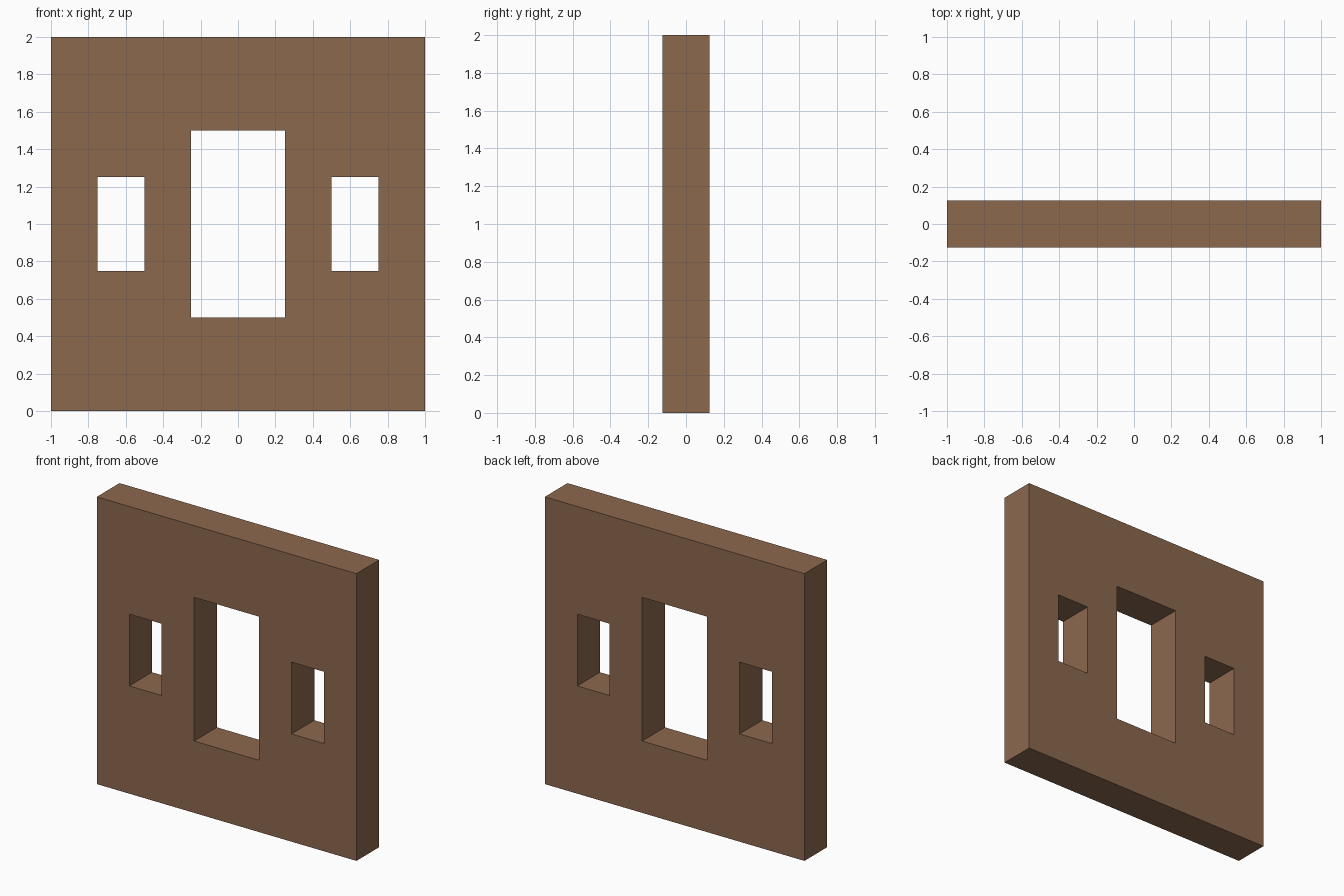
import bpy, bmesh

if "Cube" in bpy.data.objects:
    bpy.data.objects.remove(bpy.data.objects["Cube"])

DEPTH = 0.25
XS = [-1, -0.75, -0.5, -0.25, 0.25, 0.5, 0.75, 1]
ZS = [0, 0.5, 0.75, 1.25, 1.5, 2]


def is_open(x, z):
    """True where a window opening passes through the wall."""
    centre = abs(x) < 0.25 and 0.5 < z < 1.5
    side = 0.5 < abs(x) < 0.75 and 0.75 < z < 1.25
    return centre or side


# Wall material
mat = bpy.data.materials.new("brown_wall")
mat.diffuse_color = (0.262, 0.138, 0.076, 1)
mat.use_nodes = True
mat.node_tree.nodes["Principled BSDF"].inputs["Base Color"].default_value = mat.diffuse_color

# Front sheet of the wall, leaving out the three openings
bm = bmesh.new()
grid = [[bm.verts.new((x, -DEPTH / 2, z)) for z in ZS] for x in XS]
for i in range(len(XS) - 1):
    for j in range(len(ZS) - 1):
        if not is_open((XS[i] + XS[i + 1]) / 2, (ZS[j] + ZS[j + 1]) / 2):
            bm.faces.new((grid[i][j], grid[i + 1][j],
                          grid[i + 1][j + 1], grid[i][j + 1]))

# Extrude the sheet to the back to give the wall and its reveals thickness
ext = bmesh.ops.extrude_face_region(bm, geom=bm.faces[:], use_keep_orig=True)
back = [v for v in ext["geom"] if isinstance(v, bmesh.types.BMVert)]
bmesh.ops.translate(bm, verts=back, vec=(0, DEPTH, 0))
bmesh.ops.recalc_face_normals(bm, faces=bm.faces[:])

mesh = bpy.data.meshes.new("window_wall")
bm.to_mesh(mesh)
bm.free()
mesh.materials.append(mat)
wall = bpy.data.objects.new("window_wall", mesh)
bpy.context.collection.objects.link(wall)
